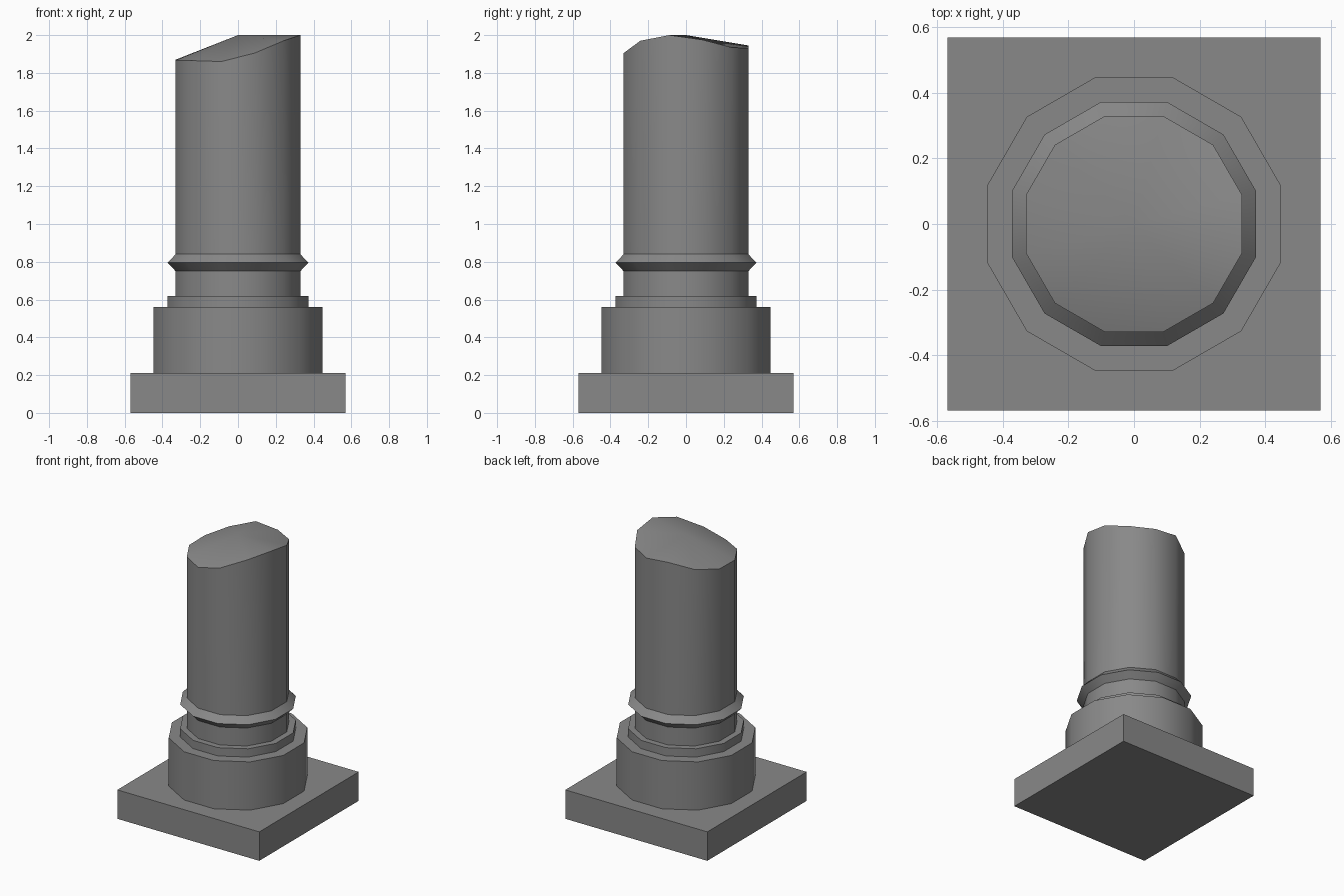
import bpy, bmesh, math

if "Cube" in bpy.data.objects:
    bpy.data.objects.remove(bpy.data.objects["Cube"])

stone = bpy.data.materials.new("grey stone")
stone.diffuse_color = (0.25, 0.25, 0.25, 1)
stone.use_nodes = True
stone.node_tree.nodes["Principled BSDF"].inputs["Base Color"].default_value = stone.diffuse_color

SIDES = 12


def finish(name, bm):
    """Turn a bmesh into a named, shaded object."""
    bmesh.ops.recalc_face_normals(bm, faces=bm.faces[:])
    mesh = bpy.data.meshes.new(name)
    bm.to_mesh(mesh)
    bm.free()
    mesh.materials.append(stone)
    obj = bpy.data.objects.new(name, mesh)
    bpy.context.collection.objects.link(obj)
    bpy.ops.object.select_all(action='DESELECT')
    obj.select_set(True)
    bpy.context.view_layer.objects.active = obj
    bpy.ops.object.shade_smooth_by_angle(angle=math.radians(35))
    return obj


def lathe(name, profile, top_heights=None, peak=None):
    """Twelve-sided turning; profile holds (flat-to-centre distance, z)."""
    bm = bmesh.new()
    rings = []
    for i, (flat, z) in enumerate(profile):
        r = flat / math.cos(math.pi / SIDES)
        ring = []
        for k in range(SIDES):
            a = math.radians(15 + 30 * k)
            h = z
            if top_heights and i == len(profile) - 1:
                h = top_heights[k]
            ring.append(bm.verts.new((r * math.cos(a), r * math.sin(a), h)))
        rings.append(ring)
    for lo, hi in zip(rings, rings[1:]):
        for k in range(SIDES):
            n = (k + 1) % SIDES
            bm.faces.new((lo[k], lo[n], hi[n], hi[k]))
    bm.faces.new(rings[0][::-1])
    if peak is None:
        bm.faces.new(rings[-1])
    else:
        c = bm.verts.new((0, 0, peak))
        for k in range(SIDES):
            bm.faces.new((rings[-1][k], rings[-1][(k + 1) % SIDES], c))
    return finish(name, bm)


# square plinth
bm = bmesh.new()
bmesh.ops.create_cube(bm, size=1)
for v in bm.verts:
    v.co = (v.co.x * 1.14, v.co.y * 1.14, (v.co.z + 0.5) * 0.21)
finish("plinth", bm)

# drum and step above it
lathe("base_drum", [(0.447, 0.21), (0.447, 0.56)])
lathe("base_step", [(0.373, 0.56), (0.373, 0.62)])

# shaft with pointed collar and broken top, heights counter-clockwise from +x
broken = [1.975, 1.935, 1.93, 1.945, 1.90, 1.87,
          1.867, 1.865, 1.86, 1.905, 1.97, 2.0]
lathe("broken_shaft",
      [(0.33, 0.62), (0.33, 0.75), (0.373, 0.795), (0.33, 0.84), (0.33, 1.9)],
      broken, 2.0)
